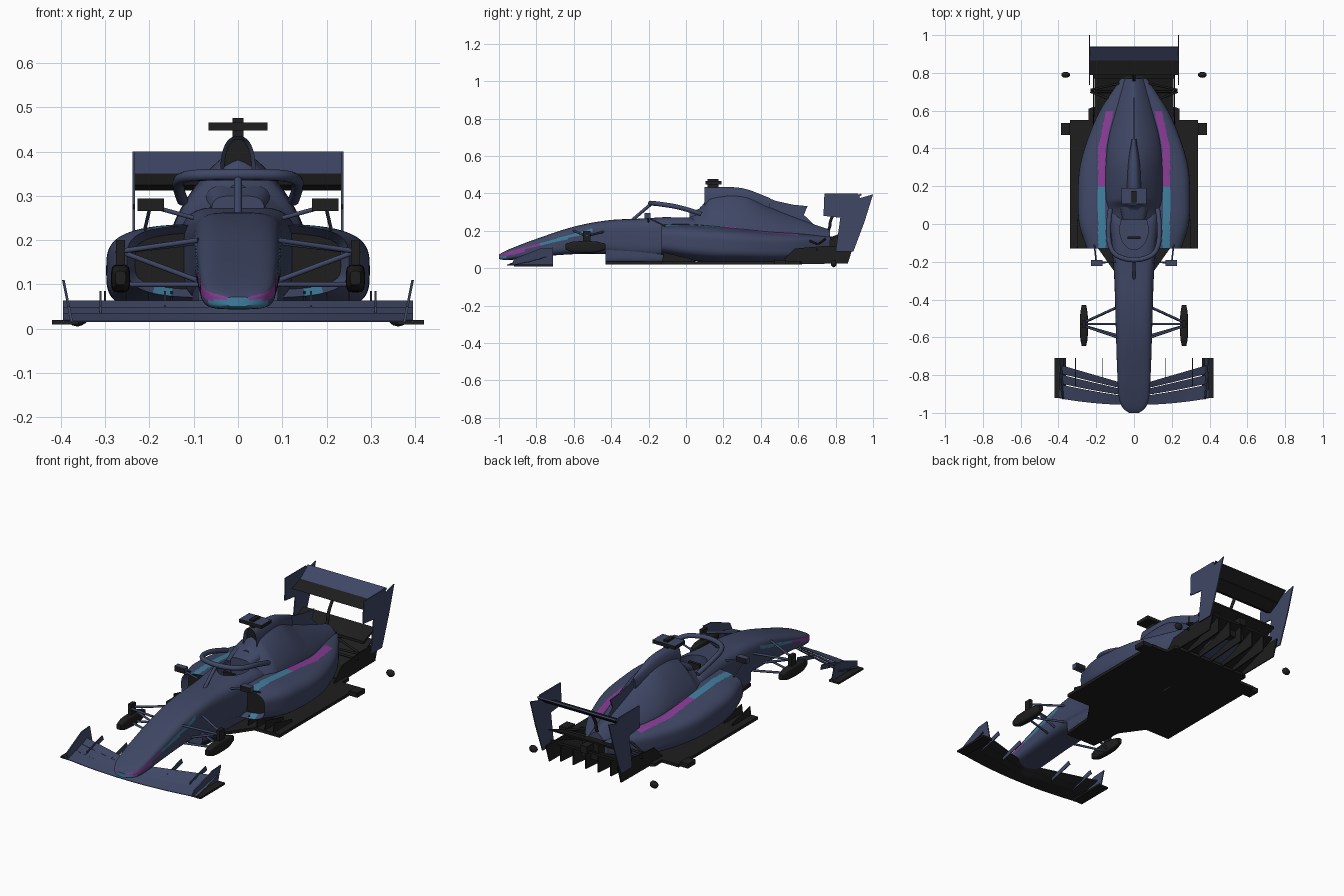
import bpy, bmesh, math
from mathutils import Vector

if "Cube" in bpy.data.objects:
    bpy.data.objects.remove(bpy.data.objects["Cube"])

NAVY, CARBON, CYAN, MAGENTA = range(4)
MATS = []
for label, rgb in (("navy paint", (.05, .063, .13)), ("black carbon", (.013, .013, .013)),
                   ("cyan paint", (.05, .21, .34)), ("magenta paint", (.25, .045, .3))):
    m = bpy.data.materials.new(label)
    m.use_nodes = True
    m.diffuse_color = (*rgb, 1)
    m.node_tree.nodes["Principled BSDF"].inputs["Base Color"].default_value = (*rgb, 1)
    MATS.append(m)
parts = []


def finish(name, bm, paint):
    """Turn a bmesh into an object; paint is a colour index or a rule(centre, normal)."""
    bmesh.ops.recalc_face_normals(bm, faces=bm.faces)
    bm.normal_update()
    for f in bm.faces:
        f.material_index = paint(f.calc_center_median(), f.normal) if callable(paint) else paint
    me = bpy.data.meshes.new(name)
    bm.to_mesh(me)
    bm.free()
    for m in MATS:
        me.materials.append(m)
    ob = bpy.data.objects.new(name, me)
    bpy.context.collection.objects.link(ob)
    parts.append(ob)
    return ob


def box(name, lo, hi, paint):
    bm = bmesh.new()
    bmesh.ops.create_cube(bm, size=1)
    lo, hi = Vector(lo), Vector(hi)
    for v in bm.verts:
        v.co = (lo + hi) / 2 + v.co * (hi - lo)
    return finish(name, bm, paint)


def plate(name, pts, place, push, paint):
    """Extrude a flat outline; place maps its 2D points into space."""
    bm = bmesh.new()
    f = bm.faces.new([bm.verts.new(place(*p)) for p in pts])
    top = bmesh.ops.extrude_face_region(bm, geom=[f])["geom"]
    bmesh.ops.translate(bm, verts=[v for v in top if isinstance(v, bmesh.types.BMVert)], vec=push)
    return finish(name, bm, paint)


def side_plate(name, x, pts, paint, thick=.006, lean=0):
    return plate(name, pts, lambda y, z: (x + lean * z, y, z), (thick, 0, 0), paint)


def tube(name, pts, r, mat, smooth=False, flat=1):
    cu = bpy.data.curves.new(name, "CURVE")
    cu.dimensions, cu.bevel_depth, cu.bevel_resolution = "3D", r, 3
    cu.use_fill_caps = True
    sp = cu.splines.new("NURBS" if smooth else "POLY")
    sp.points.add(len(pts) - 1)
    for p, co in zip(sp.points, pts):
        p.co = (*co, 1)
    if smooth:
        sp.use_endpoint_u, sp.order_u = True, 3
    cu.materials.append(MATS[mat])
    ob = bpy.data.objects.new(name, cu)
    bpy.context.collection.objects.link(ob)
    return ob


def sample(st, y):
    """Smooth interpolation through stations (y, half width, bottom, top)."""
    i = max(k for k in range(len(st) - 1) if st[k][0] <= y + 1e-9)
    a, b = st[i], st[i + 1]
    p, q = st[max(i - 1, 0)], st[min(i + 2, len(st) - 1)]
    d = b[0] - a[0]
    t = (y - a[0]) / d
    out = []
    for k in range(1, 4):
        m0, m1 = (b[k] - p[k]) / (b[0] - p[0]) * d, (q[k] - a[k]) / (q[0] - a[0]) * d
        s = t * t * (3 - 2 * t)
        out.append(a[k] + (b[k] - a[k]) * s + m0 * t * (1 - t) ** 2 - m1 * t * t * (1 - t))
    return out


def loft(name, st, power, paint, steps=110, ring=128, inlet=0):
    bm = bmesh.new()
    rings = []
    for i in range(steps + 1):
        y = st[0][0] + (st[-1][0] - st[0][0]) * i / steps
        w, lo, hi = sample(st, y)
        row = []
        for j in range(ring):
            a = 2 * math.pi * (j + .5) / ring
            c, s = math.cos(a), math.sin(a)
            row.append(bm.verts.new((math.copysign(abs(c) ** (2 / power), c) * w, y,
                       (lo + hi) / 2 + math.copysign(abs(s) ** (2 / power), s) * (hi - lo) / 2)))
        rings.append(row)
    for r0, r1 in zip(rings, rings[1:]):
        for j in range(ring):
            k = (j + 1) % ring
            bm.faces.new((r0[j], r0[k], r1[k], r1[j]))
    front = bm.faces.new(rings[0])
    bm.faces.new(rings[-1][::-1])
    if inlet:
        bmesh.ops.recalc_face_normals(bm, faces=bm.faces)
        bmesh.ops.inset_region(bm, faces=[front], thickness=inlet)
        bmesh.ops.translate(bm, verts=front.verts, vec=(0, inlet * 2, 0))
    return finish(name, bm, paint)


# Colour rules
def nose_paint(c, n):
    if c.y < -.95 and c.z < .066 and abs(c.x) < .065:
        return CYAN
    if abs(n.x) > .3 and c.y < -.5 and abs(c.z - .12 - .28 * (c.y + .8)) < .009:
        return MAGENTA if c.y < -.78 else CYAN
    return NAVY


def cover_paint(c, n):
    if n.y < -.95:
        return CARBON
    mid = .17 if c.y < .4 else .17 - (c.y - .4) * .21
    if n.z > .1 and c.y < .6 and abs(abs(c.x) - mid) < .02:
        return CYAN if c.y < .2 else MAGENTA
    return NAVY


def under_black(c, n):
    return CARBON if n.z < -.1 else NAVY


# Main bodywork
nose = loft("nose_and_tub", [(-1, .025, .05, .072), (-.98, .055, .045, .085), (-.93, .078, .045, .108),
            (-.8, .088, .06, .157), (-.6, .095, .075, .222), (-.42, .1, .075, .256),
            (-.25, .107, .06, .265), (0, .13, .05, .275), (.1, .13, .05, .25)], 4, nose_paint)
loft("tub_keel", [(-.43, .09, .025, .2), (-.2, .1, .025, .2), (.05, .11, .025, .2)], 6, NAVY, 8, 48)
pods = loft("sidepods", [(-.13, .25, .07, .235), (0, .29, .045, .237), (.15, .297, .03, .227),
            (.3, .287, .03, .212), (.45, .245, .03, .197), (.6, .18, .04, .187),
            (.77, .07, .08, .17)], 3.6, cover_paint, ring=192, inlet=.018)
cover = loft("engine_cover", [(-.02, .115, .15, .28), (.08, .14, .1, .33), (.13, .15, .04, .39),
             (.3, .15, .02, .4), (.45, .135, .06, .325), (.6, .1, .08, .265),
             (.77, .055, .1, .205)], 1.35, lambda c, n: NAVY if c.y < 0 else cover_paint(c, n))
loft("airbox", [(.1, .04, .27, .435), (.3, .034, .27, .428), (.45, .012, .26, .375)], 2.4,
     cover_paint, 24, 48, .009)
side_plate("engine_fin", -.003, [(.28, .426), (.37, .405), (.48, .36), (.57, .34), (.65, .332),
           (.63, .285), (.72, .2), (.3, .25)], NAVY)

# Cockpit opening and contents
bm = bmesh.new()
bmesh.ops.create_cone(bm, segments=48, radius1=.5, radius2=.5, depth=1, cap_ends=True)
for v in bm.verts:
    v.co = (v.co.x * .15, -.03 + v.co.y * .21, .32 + v.co.z * .24)
cutter = finish("cockpit_cutter", bm, NAVY)
cutter.hide_render = True
cutter.hide_set(True)
parts.remove(cutter)
for ob in (nose, pods, cover):
    mod = ob.modifiers.new("cockpit", "BOOLEAN")
    mod.operation, mod.object = "DIFFERENCE", cutter
box("steering_wheel", (-.035, -.08, .22), (.035, -.065, .26), CARBON)
loft("headrest", [(.02, .06, .2, .3), (.09, .075, .2, .325)], 4, NAVY, 6, 32)

# Cockpit hoop
hoop = [(.125, .08, .29), (.14, -.02, .325), (.125, -.15, .345), (.045, -.19, .348)]
tube("halo_hoop", hoop + [(-x, y, z) for x, y, z in reversed(hoop)], .013, NAVY, True)
tube("halo_pillar", [(0, -.185, .345), (0, -.22, .315), (0, -.29, .255)], .009, NAVY, True)

# Roof camera
box("roof_camera", (-.067, .105, .447), (.067, .19, .466), lambda c, n: NAVY if n.z > .5 else CARBON)
box("camera_mast", (-.012, .115, .42), (.012, .175, .476), CARBON)

# Floor and diffuser
half = [(.09, -.43), (.105, -.25), (.19, -.13), (.34, -.13), (.34, .55), (.24, .55), (.24, .61), (.215, .62)]
plate("floor", half + [(-x, y) for x, y in reversed(half)], lambda x, y: (x, y, .02), (0, 0, .016), CARBON)
side = [(.56, .03), (.66, .055), (.76, .09), (.86, .13)]
plate("diffuser_ramp", side + [(y, z + .012) for y, z in reversed(side)],
      lambda y, z: (-.21, y, z), (.42, 0, 0), CARBON)
box("gearbox", (-.05, .6, .08), (.05, .82, .17), CARBON)
box("rear_light", (-.02, .82, .13), (.02, .875, .17), CARBON)
plate("beam_wing", [(.77, .15), (.87, .195), (.87, .203), (.77, .165)],
      lambda y, z: (-.215, y, z), (.43, 0, 0), CARBON)
for i in range(-2, 3):
    side_plate("diffuser_strake", i * .075 - .003, [(.6, .022), (.86, .04), (.86, .13), (.6, .045)], CARBON)

# Rear wing
plate("rear_main_plane", [(.79, .325), (.82, .312), (.88, .345), (.88, .355), (.82, .335)],
      lambda y, z: (-.235, y, z), (.47, 0, 0), CARBON)
plate("rear_flap", [(.865, .35), (.875, .345), (.94, .392), (.935, .4)],
      lambda y, z: (-.235, y, z), (.47, 0, 0), under_black)
tube("wing_pylon", [(0, .72, .16), (0, .77, .2), (0, .77, .27), (0, .82, .33)], .008, CARBON, True)

# Front wing: three slats swept back towards the tips
for name, f0, f1 in (("front_wing_main", 0, .42), ("front_wing_flap", .45, .72), ("front_wing_upper_flap", .75, 1)):
    bm = bmesh.new()
    grid = []
    for i in range(33):
        x = -.395 + .79 * i / 32
        u = abs(x) / .395
        lead, trail = -.958 + .035 * u * u, -.86 + .115 * u
        grid.append([bm.verts.new((x, lead + (trail - lead) * f, .018 + dz + .042 * f ** 1.3))
                     for f, dz in ((f0, 0), ((f0 + f1) / 2, .003), (f1, .004), (f1, 0), (f0, -.003))])
    for a, b in zip(grid, grid[1:]):
        for j in range(5):
            bm.faces.new((a[j], a[(j + 1) % 5], b[(j + 1) % 5], b[j]))
    bm.faces.new(grid[0])
    bm.faces.new(grid[-1])
    finish(name, bm, under_black)

# Mirrored parts
for word, s in (("left", 1), ("right", -1)):
    def both(*pts):
        return [(s * x, y, z) for x, y, z in pts]

    side_plate(word + "_rear_endplate", s * .235 - .003, [(.735, .28), (.74, .4), (.92, .4), (.93, .375),
               (1, .395), (.955, .25), (.895, .09), (.8, .09), (.825, .27)], NAVY)
    side_plate(word + "_diffuser_side", s * .215 - .003, [(.5, .022), (.865, .025), (.895, .12),
               (.75, .12), (.58, .105)], CARBON)
    side_plate(word + "_front_endplate", s * .372 - .003, [(-.93, .015), (-.71, .015), (-.71, .11),
               (-.78, .105), (-.92, .05)], NAVY, lean=s * .2)
    box(word + "_endplate_foot", (s * .39 - .03, -.92, .01), (s * .39 + .03, -.71, .02), CARBON)
    for x in (.165, .31):
        side_plate(word + "_wing_fin", s * x - .002, [(-.86, .025), (-.71, .06), (-.72, .085), (-.85, .05)], NAVY, .004)
    # Front uprights and suspension arms
    loft(word + "_front_upright", [(-.645, .012, .1, .13), (-.6, .02, .085, .143), (-.48, .02, .085, .143),
         (-.43, .012, .1, .13)], 4, CARBON, 16, 24).location.x = s * .265
    arms = [((.09, -.44, .195), (.265, -.52, .175)), ((.09, -.6, .2), (.265, -.54, .175)),
            ((.08, -.53, .105), (.275, -.53, .178)), ((.085, -.44, .1), (.26, -.52, .1)),
            ((.085, -.59, .1), (.26, -.54, .1))]
    for a in arms:
        tube(word + "_front_arm", both(*a), .006, NAVY)
    box(word + "_arm_mount", (s * .265 - .01, -.55, .12), (s * .265 + .01, -.51, .2), CARBON)
    # Rear arms
    for a in (((.05, .63, .16), (.23, .7, .13)), ((.05, .75, .16), (.23, .71, .13)), ((.05, .7, .1), (.23, .7, .1))):
        tube(word + "_rear_arm", both(*a), .006, CARBON)
    # Mirrors
    box(word + "_mirror", (s * .197 - .03, -.222, .266), (s * .197 + .03, -.19, .294),
        lambda c, n: CARBON if abs(n.y) > .5 else NAVY)
    tube(word + "_mirror_stalk", both((.1, -.2, .25), (.19, -.205, .275)), .005, NAVY)
    tube(word + "_mirror_strut", both((.2, -.2, .268), (.21, -.11, .225)), .004, NAVY)
    # Floor fences, edge ears and loose rear hub
    for x in (.15, .2, .25, .3):
        side_plate(word + "_floor_fence", s * x - .002, [(-.13, .02), (.03, .02), (.03, .05), (-.12, .085)], CARBON, .004)
    box(word + "_floor_ear", (s * .362 - .024, .47, .02), (s * .362 + .024, .535, .045), CARBON)
    bm = bmesh.new()
    bmesh.ops.create_icosphere(bm, subdivisions=2, radius=1)
    for v in bm.verts:
        v.co = (s * .362 + v.co.x * .024, .79 + v.co.y * .016, .025 + v.co.z * .02)
    finish(word + "_rear_hub", bm, CARBON)

# Smooth shading with sharp edges kept
bpy.ops.object.select_all(action="DESELECT")
for ob in parts:
    ob.select_set(True)
bpy.context.view_layer.objects.active = parts[0]
bpy.ops.object.shade_smooth_by_angle(angle=math.radians(35))
